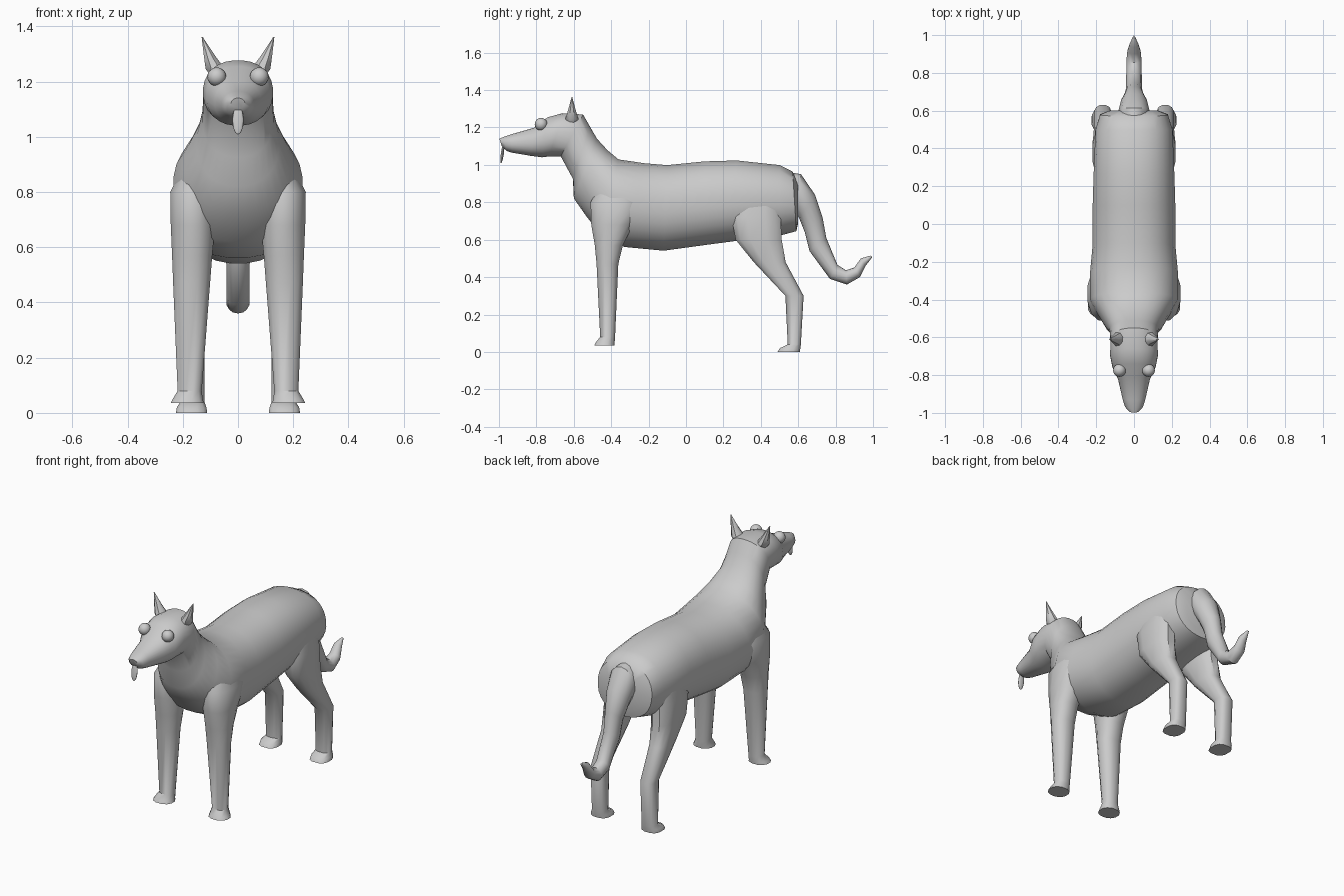
import bpy, bmesh, math
from mathutils import Vector


def smooth(obj, angle=40):
    bpy.ops.object.select_all(action='DESELECT')
    obj.select_set(True)
    bpy.context.view_layer.objects.active = obj
    bpy.ops.object.shade_smooth_by_angle(angle=math.radians(angle))


def loft(name, sections, sides=16, square=1.0):
    """Skin rings; each section = (y1, z1, y2, z2, half width, x centre)."""
    bm = bmesh.new()
    rings = []
    for y1, z1, y2, z2, hw, cx in sections:
        mid = Vector((cx, (y1 + y2) / 2, (z1 + z2) / 2))
        up = Vector((0, (y1 - y2) / 2, (z1 - z2) / 2))
        ring = []
        for i in range(sides):
            t = 2 * math.pi * (i + 0.5) / sides
            c, s = math.cos(t), math.sin(t)
            c = math.copysign(abs(c) ** square, c)
            s = math.copysign(abs(s) ** square, s)
            ring.append(bm.verts.new(mid + up * s + Vector((hw * c, 0, 0))))
        rings.append(ring)
    for a, b in zip(rings, rings[1:]):
        for i in range(sides):
            j = (i + 1) % sides
            bm.faces.new((a[i], a[j], b[j], b[i]))
    bm.faces.new(rings[0])
    bm.faces.new(rings[-1])
    bmesh.ops.recalc_face_normals(bm, faces=bm.faces)
    me = bpy.data.meshes.new(name)
    bm.to_mesh(me)
    bm.free()
    obj = bpy.data.objects.new(name, me)
    bpy.context.collection.objects.link(obj)
    smooth(obj)
    return obj


def ball(name, loc, scale, tilt=0):
    bpy.ops.mesh.primitive_uv_sphere_add(segments=16, ring_count=10, radius=1,
                                         location=loc, rotation=(tilt, 0, 0))
    obj = bpy.context.object
    obj.name = name
    obj.scale = scale
    smooth(obj)


# Torso, neck and head: top point, bottom point, half width
body = [
    (0.60, 0.90, 0.60, 0.69, 0.13), (0.57, 0.965, 0.59, 0.645, 0.18),
    (0.50, 1.00, 0.50, 0.62, 0.205), (0.27, 1.025, 0.25, 0.59, 0.215),
    (0.10, 1.02, 0.10, 0.57, 0.22), (-0.10, 1.00, -0.12, 0.54, 0.22),
    (-0.22, 1.01, -0.33, 0.56, 0.235), (-0.36, 1.03, -0.45, 0.62, 0.235),
    (-0.42, 1.08, -0.53, 0.72, 0.19), (-0.475, 1.14, -0.60, 0.82, 0.15),
    (-0.51, 1.20, -0.605, 0.925, 0.13), (-0.55, 1.27, -0.67, 1.045, 0.125),
    (-0.66, 1.277, -0.73, 1.045, 0.127), (-0.74, 1.255, -0.77, 1.04, 0.115),
    (-0.81, 1.20, -0.83, 1.048, 0.085), (-0.93, 1.165, -0.93, 1.065, 0.06),
    (-0.975, 1.15, -0.96, 1.075, 0.048), (-0.998, 1.14, -0.985, 1.10, 0.025),
]
loft("body_and_head", [s + (0,) for s in body], 28, 0.9)

# Tail
tail = [
    (0.56, 0.96, 0.56, 0.80, 0.065), (0.615, 0.95, 0.59, 0.74, 0.083),
    (0.69, 0.84, 0.605, 0.715, 0.07), (0.73, 0.72, 0.635, 0.64, 0.05),
    (0.75, 0.61, 0.66, 0.54, 0.044), (0.81, 0.465, 0.77, 0.39, 0.042),
    (0.855, 0.437, 0.86, 0.36, 0.042), (0.90, 0.452, 0.93, 0.40, 0.036),
    (0.935, 0.50, 0.96, 0.46, 0.025), (0.985, 0.515, 0.997, 0.508, 0.006),
]
loft("tail", [s + (0,) for s in tail], 14)

# Legs: z, front y, back y, half width, x centre
front_leg = [
    (0.93, -0.44, -0.30, 0.05, 0.13), (0.80, -0.515, -0.22, 0.085, 0.163),
    (0.68, -0.51, -0.28, 0.083, 0.163), (0.57, -0.49, -0.335, 0.075, 0.166),
    (0.47, -0.48, -0.36, 0.069, 0.168), (0.08, -0.46, -0.378, 0.045, 0.175),
    (0.05, -0.485, -0.38, 0.056, 0.182), (0.035, -0.492, -0.382, 0.062, 0.184),
]
hind_leg = [
    (0.85, 0.28, 0.50, 0.05, 0.145), (0.72, 0.24, 0.51, 0.065, 0.155),
    (0.60, 0.262, 0.515, 0.063, 0.158), (0.48, 0.36, 0.535, 0.055, 0.16),
    (0.30, 0.53, 0.63, 0.046, 0.165), (0.04, 0.543, 0.615, 0.045, 0.165),
    (0.02, 0.50, 0.613, 0.055, 0.168), (0.0, 0.488, 0.61, 0.058, 0.168),
]
for side, label in ((-1, "left"), (1, "right")):
    for name, leg, sides, sq in (("front_leg", front_leg, 12, 0.9),
                                 ("hind_leg", hind_leg, 12, 0.75)):
        loft(f"{name}_{label}", [(f, z, b, z, w, side * x) for z, f, b, w, x in leg],
             sides, sq)

    # Eye
    ball(f"eye_{label}", (side * 0.077, -0.775, 1.217), (0.034,) * 3)

    # Pointed ear with a tapered root
    ear = [(1.20, 0.008, 0.075), (1.245, 0.038, 0.082),
           (1.29, 0.023, 0.102), (1.362, 0.002, 0.13)]
    loft(f"ear_{label}", [(-0.61 - w, z, -0.61 + w, z, w, side * x)
                          for z, w, x in ear], 8)

# Hanging tongue
ball("tongue", (0, -0.982, 1.06), (0.02, 0.008, 0.052), math.radians(-8))
